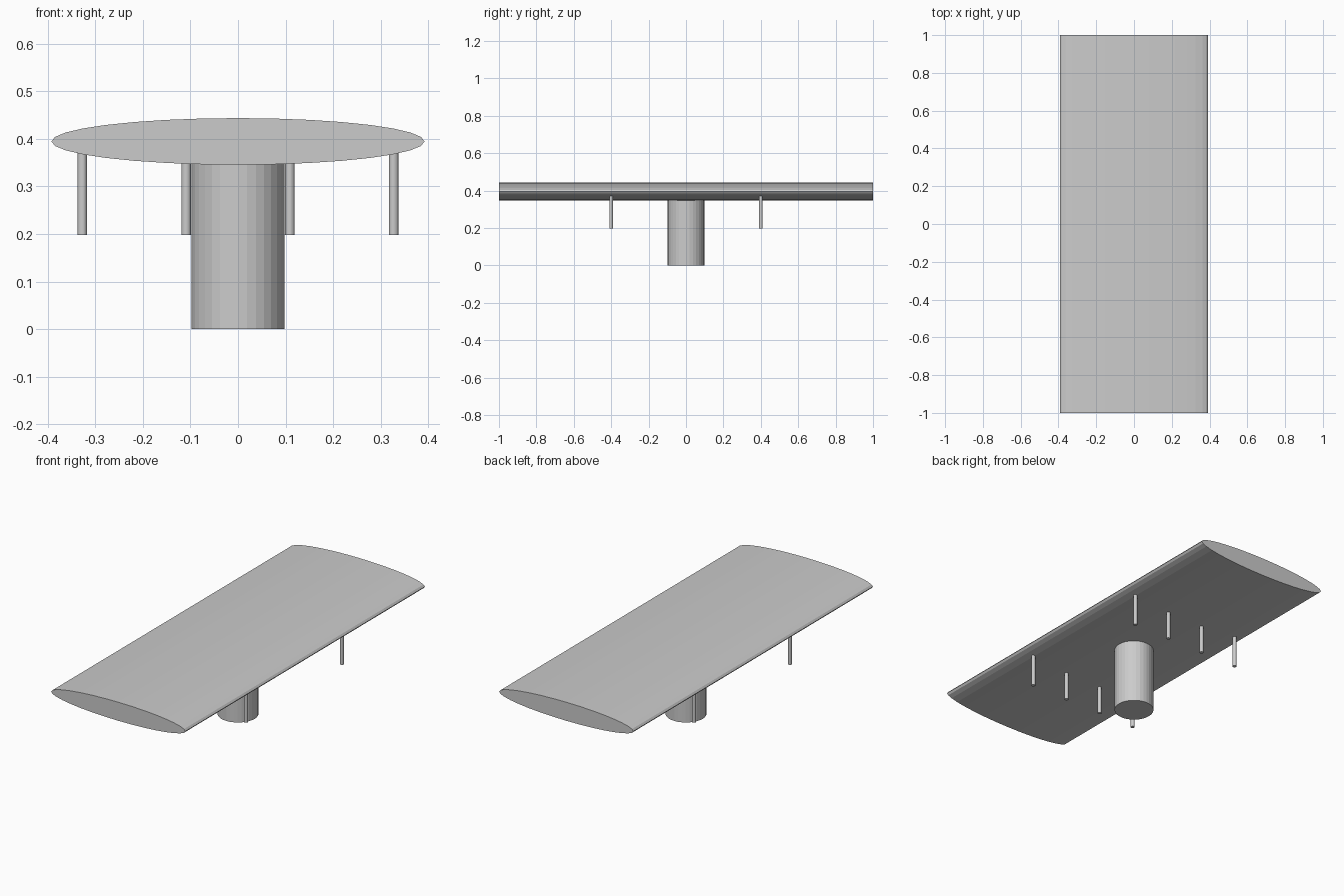
import bpy, math
from mathutils import Matrix

if "Cube" in bpy.data.objects:
    bpy.data.objects.remove(bpy.data.objects["Cube"])

# One plain grey for the whole model
grey = bpy.data.materials.new("light grey")
grey.diffuse_color = (0.6, 0.6, 0.6, 1.0)
grey.use_nodes = True
grey.node_tree.nodes["Principled BSDF"].inputs["Base Color"].default_value = grey.diffuse_color


def cylinder(name, radius, z0, z1, x=0.0, y=0.0, sides=32):
    bpy.ops.mesh.primitive_cylinder_add(
        vertices=sides, radius=radius, depth=z1 - z0,
        location=(x, y, (z0 + z1) / 2))
    ob = bpy.context.object
    ob.name = name
    ob.data.materials.append(grey)
    return ob


# Elliptical slab: a cylinder lying along y, flattened in z
slab = cylinder("slab", 1.0, -1.0, 1.0)
slab.data.transform(Matrix.Diagonal((0.392, 0.049, 1.0, 1.0)))
slab.data.transform(Matrix.Rotation(math.radians(90), 4, 'X'))
slab.location = (0, 0, 0.3945)

# Central pedestal
cylinder("pedestal", 0.098, 0.0, 0.392)

# Two rows of four thin rods hanging under the slab
for y in (-0.4, 0.4):
    for i in range(4):
        cylinder(f"rod_{'front' if y < 0 else 'back'}_{i + 1}", 0.01,
                 0.198, 0.394, x=-0.327 + 0.218 * i, y=y)
